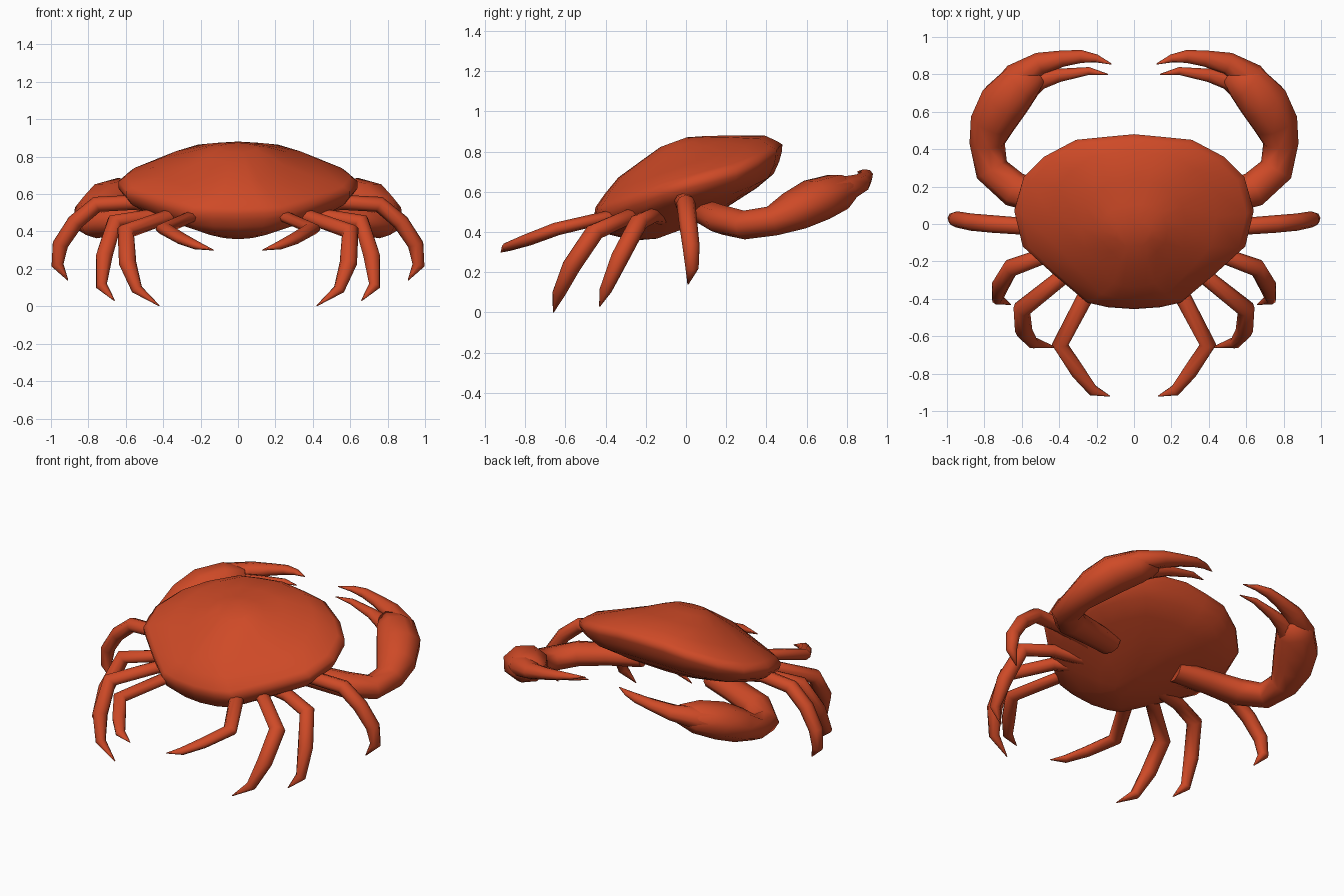
import bpy, math
from mathutils import Vector

if "Cube" in bpy.data.objects:
    bpy.data.objects.remove(bpy.data.objects["Cube"])

shell_red = bpy.data.materials.new("shell_red")
shell_red.diffuse_color = (0.62, 0.068, 0.02, 1)
shell_red.use_nodes = True
shell_red.node_tree.nodes["Principled BSDF"].inputs["Base Color"].default_value = shell_red.diffuse_color


def loft(name, rings, mirror=False, angle=40):
    """Skin a list of equal-length rings, capping both ends."""
    n = len(rings[0])
    verts = [p for r in rings for p in r]
    faces = [(i * n + j, i * n + (j + 1) % n, (i + 1) * n + (j + 1) % n, (i + 1) * n + j)
             for i in range(len(rings) - 1) for j in range(n)]
    last = (len(rings) - 1) * n
    faces += [tuple(reversed(range(n))), tuple(range(last, last + n))]
    me = bpy.data.meshes.new(name)
    me.from_pydata(verts, [], faces)
    me.materials.append(shell_red)
    ob = bpy.data.objects.new(name, me)
    bpy.context.collection.objects.link(ob)
    bpy.ops.object.select_all(action='DESELECT')
    ob.select_set(True)
    bpy.context.view_layer.objects.active = ob
    bpy.ops.object.shade_smooth_by_angle(angle=math.radians(angle))
    if mirror:
        m = ob.modifiers.new("both_sides", 'MIRROR')
        m.use_mirror_merge = False
    return ob


def limb(name, path, flat=1.0, sides=8):
    """Tapering tube through (x, y, z, radius) points, flattened in z, on both sides."""
    pts = [Vector(p[:3]) for p in path]
    rings = []
    for i, p in enumerate(pts):
        a = (p - pts[i - 1]).normalized() if i else Vector()
        b = (pts[i + 1] - p).normalized() if i < len(pts) - 1 else Vector()
        t = (a + b).normalized()
        if i == 0:
            u = t.cross(Vector((0, 0, 1))).normalized()
        else:
            u = (u - t * u.dot(t)).normalized()
        v = t.cross(u)
        ring = []
        for j in range(sides):
            k = 2 * math.pi * j / sides
            off = path[i][3] * (u * math.cos(k) + v * math.sin(k))
            off.z *= flat
            ring.append(p + off)
        rings.append(ring)
    return loft(name, rings, mirror=True, angle=75)


# Carapace: outline scaled into rings on a tilted plane, front corners drooping
half = [(0, .48), (.16, .465), (.31, .45), (.48, .36), (.59, .25), (.64, .07),
        (.595, -.12), (.43, -.27), (.25, -.42), (.14, -.445), (0, -.455)]
outline = half + [(-x, y) for x, y in reversed(half[1:-1])]
levels = [  # x scale, y scale, forward shift, height from rim plane
    (.1, .16, -.03, -.24), (.32, .45, .0, -.215), (.6, .72, .02, -.17),
    (.81, .88, .02, -.13), (.95, .95, .01, -.08), (1, .985, .005, -.035), (1, 1, 0, 0),
    (.94, .965, -.01, .028), (.69, .85, -.01, .078), (.44, .61, -.04, .135),
    (.28, .34, -.025, .18), (.16, .14, -.02, .21)]
body = []
for sx, sy, dy, h in levels:
    ring = []
    for x, y in outline:
        xx, yy = x * sx, -.05 + (y + .05) * sy + dy
        droop = .38 * xx * xx * max(0, yy + .05)
        ring.append((xx, yy, .66 + .366 * yy + h - droop))
    body.append(ring[::-1])
loft("carapace", body, angle=65)

# Claws: arm with palm, then two fingers
limb("claw_arm", [(.25, .08, .5, .075), (.45, .13, .485, .085), (.64, .185, .46, .095),
                  (.76, .29, .435, .092), (.785, .43, .455, .095), (.755, .54, .505, .125),
                  (.695, .65, .56, .138), (.6, .755, .6, .12), (.51, .815, .62, .065)], .78)
limb("claw_upper_finger", [(.7, .68, .58, .09), (.62, .785, .61, .083), (.5, .86, .64, .06),
                           (.38, .885, .665, .044), (.28, .896, .685, .035), (.2, .885, .695, .022),
                           (.12, .855, .7, .003)], .8)
limb("claw_lower_finger", [(.62, .7, .575, .08), (.5, .775, .6, .055), (.4, .795, .625, .036),
                           (.24, .818, .65, .021), (.14, .8, .66, .003)], .8)

# Walking legs, front to back
legs = [
    [(.28, -.01, .5, .04), (.55, -.015, .556, .045), (.755, 0, .545, .047),
     (.87, .01, .45, .046), (.95, .025, .33, .043), (.965, .03, .22, .033), (.91, .01, .14, .003)],
    [(.22, -.1, .47, .04), (.48, -.17, .48, .042), (.66, -.235, .45, .048),
     (.715, -.33, .27, .047), (.73, -.4, .11, .032), (.66, -.43, .03, .003)],
    [(.18, -.14, .46, .04), (.38, -.28, .478, .043), (.6, -.455, .4, .049),
     (.59, -.57, .23, .047), (.54, -.635, .09, .032), (.42, -.66, .002, .003)],
    [(.12, -.18, .46, .04), (.25, -.37, .48, .044), (.395, -.645, .415, .046),
     (.3, -.79, .36, .042), (.22, -.89, .325, .031), (.13, -.92, .3, .003)]]
for i, path in enumerate(legs, 1):
    limb(f"walking_leg_{i}", path, .7 if i == 4 else .9)
